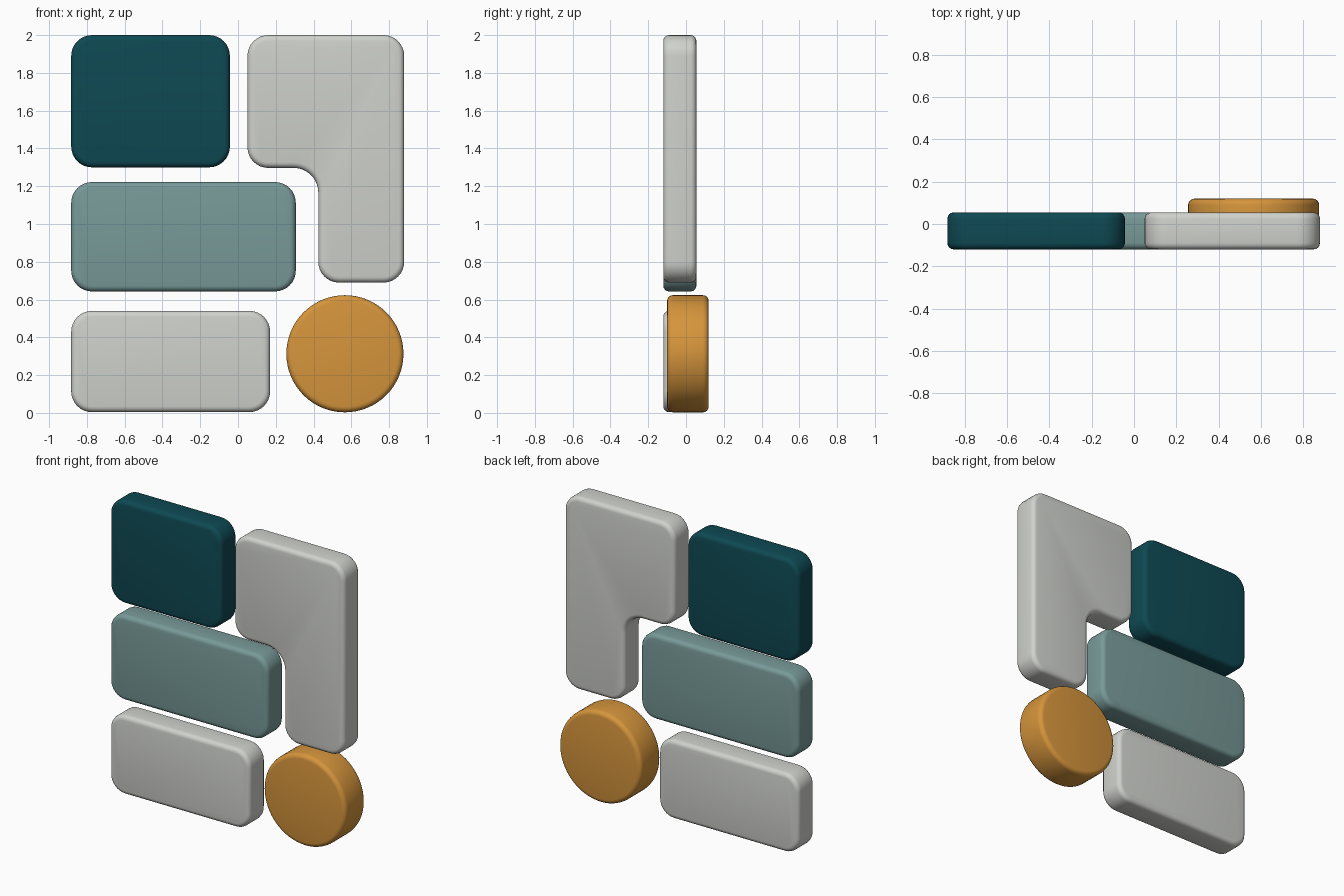
import bpy, bmesh, math
from mathutils import Vector

if "Cube" in bpy.data.objects:
    bpy.data.objects.remove(bpy.data.objects["Cube"])


def material(name, rgb):
    # sRGB 0-255 to linear
    lin = [((c / 255 + 0.055) / 1.055) ** 2.4 for c in rgb]
    m = bpy.data.materials.new(name)
    m.diffuse_color = (*lin, 1)
    m.use_nodes = True
    m.node_tree.nodes["Principled BSDF"].inputs["Base Color"].default_value = m.diffuse_color
    return m


def rounded(corners, r=0.11, steps=8):
    # replace every right-angled corner by a quarter arc
    pts = []
    n = len(corners)
    for i, c in enumerate(corners):
        p = Vector(c[:2])
        rad = c[2] if len(c) > 2 else r
        d1 = (Vector(corners[i - 1][:2]) - p).normalized()
        d2 = (Vector(corners[(i + 1) % n][:2]) - p).normalized()
        mid = p + rad * (d1 + d2)
        for s in range(steps + 1):
            t = s / steps * math.pi / 2
            pts.append(mid - rad * (d2 * math.cos(t) + d1 * math.sin(t)))
    return pts


def rect(x0, x1, z0, z1):
    return rounded([(x0, z0), (x1, z0), (x1, z1), (x0, z1)])


def slab(name, outline, y0, y1, mat, soft=0.03):
    # extrude an x/z outline along y and soften both rims
    bm = bmesh.new()
    front = bm.faces.new([bm.verts.new((p[0], y0, p[1])) for p in outline])
    ext = bmesh.ops.extrude_face_region(bm, geom=[front], use_keep_orig=True)
    new = [v for v in ext["geom"] if isinstance(v, bmesh.types.BMVert)]
    bmesh.ops.translate(bm, verts=new, vec=(0, y1 - y0, 0))
    bmesh.ops.recalc_face_normals(bm, faces=bm.faces[:])
    rims = [e for e in bm.edges if abs(e.verts[0].co.y - e.verts[1].co.y) < 1e-5]
    bmesh.ops.bevel(bm, geom=rims, offset=soft, offset_type='OFFSET',
                    segments=4, profile=0.5, affect='EDGES')
    me = bpy.data.meshes.new(name)
    bm.to_mesh(me)
    bm.free()
    me.materials.append(mat)
    ob = bpy.data.objects.new(name, me)
    bpy.context.collection.objects.link(ob)
    bpy.context.view_layer.objects.active = ob
    ob.select_set(True)
    bpy.ops.object.shade_smooth_by_angle(angle=math.radians(35))
    ob.select_set(False)


dark = material("dark teal", (14, 73, 83))
teal = material("soft teal", (120, 154, 153))
grey = material("light grey", (208, 210, 205))
amber = material("amber", (214, 149, 60))

Y0, Y1 = -0.12, 0.055

# rectangular tiles
slab("upper_left_tile", rect(-0.883, -0.043, 1.30, 2.0), Y0, Y1, dark)
slab("middle_tile", rect(-0.883, 0.306, 0.643, 1.222), Y0, Y1, teal)
slab("lower_left_tile", rect(-0.883, 0.17, 0.004, 0.54), Y0, Y1, grey)

# hooked tile with a rounded inner corner
hook = [(0.05, 2.0), (0.05, 1.297), (0.425, 1.297, 0.13), (0.425, 0.69),
        (0.88, 0.69), (0.88, 2.0)]
slab("hooked_tile", rounded(hook), Y0, Y1, grey)

# round disc
disc = [(0.566 + 0.31 * math.cos(a), 0.313 + 0.31 * math.sin(a))
        for a in (2 * math.pi * i / 64 for i in range(64))]
disc = [(x, max(z, 0.0)) for x, z in disc]
slab("round_disc", disc, -0.10, 0.12, amber)
